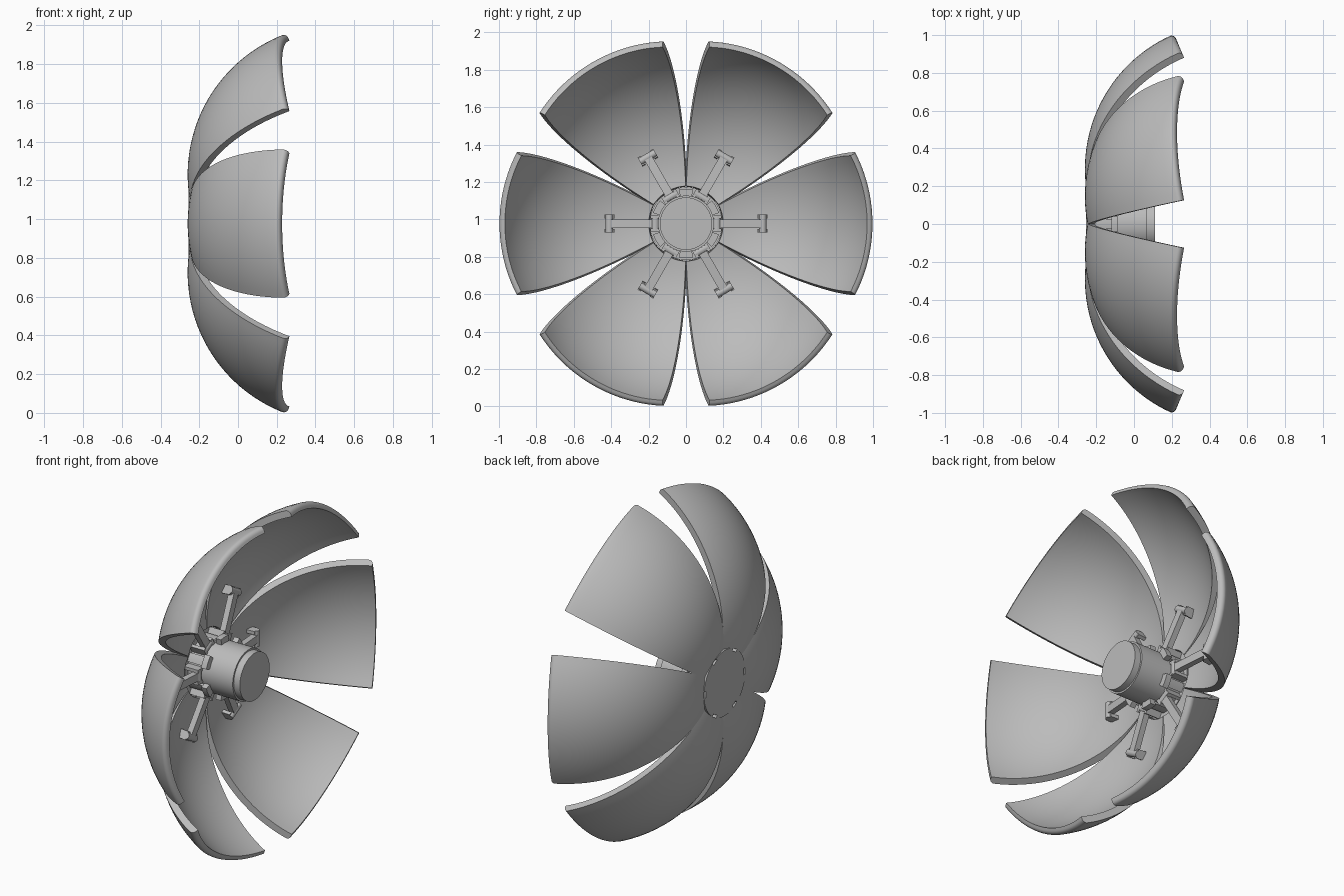
import bpy, bmesh
from math import sin, cos, sqrt, radians, asin, pi
from mathutils import Matrix, Vector

if "Cube" in bpy.data.objects:
    bpy.data.objects.remove(bpy.data.objects["Cube"])

grey = bpy.data.materials.new("plain grey")
grey.use_nodes = True
grey.diffuse_color = (0.5, 0.5, 0.5, 1)
grey.node_tree.nodes["Principled BSDF"].inputs["Base Color"].default_value = (0.5, 0.5, 0.5, 1)

CENTRE = Vector((0, 0, 0.977))


def frame(angle):
    """Local x runs outward, local y sideways, local z along the flower axis."""
    c, s = cos(angle), sin(angle)
    rot = Matrix(((0, 0, 1), (c, -s, 0), (s, c, 0))).to_4x4()
    return Matrix.Translation(CENTRE) @ rot


def finish(bm, name, angles):
    """Turn the bmesh into one object per angle, all sharing the mesh."""
    bmesh.ops.recalc_face_normals(bm, faces=bm.faces)
    mesh = bpy.data.meshes.new(name)
    bm.to_mesh(mesh)
    bm.free()
    mesh.materials.append(grey)
    for i, a in enumerate(angles):
        ob = bpy.data.objects.new(f"{name}_{i + 1}" if len(angles) > 1 else name, mesh)
        bpy.context.scene.collection.objects.link(ob)
        ob.matrix_world = frame(a)
        if i == 0:
            bpy.ops.object.select_all(action='DESELECT')
            ob.select_set(True)
            bpy.context.view_layer.objects.active = ob
            bpy.ops.object.shade_smooth_by_angle(angle=radians(30))


def box(bm, centre, size, tilt=0.0):
    m = (Matrix.Translation(centre) @ Matrix.Rotation(tilt, 4, 'Y')
         @ Matrix.Diagonal((*size, 1)))
    bmesh.ops.create_cube(bm, size=1, matrix=m)


def cylinder(bm, radius, z0, z1, segments=64, radius_top=None):
    bmesh.ops.create_cone(bm, cap_ends=True, segments=segments, radius1=radius,
                          radius2=radius_top or radius, depth=z1 - z0,
                          matrix=Matrix.Translation((0, 0, (z0 + z1) / 2)))


def cross_pin(bm, r, z, radius, length):
    m = Matrix.Translation((r, 0, z)) @ Matrix.Rotation(pi / 2, 4, 'X')
    bmesh.ops.create_cone(bm, cap_ends=True, segments=20, radius1=radius,
                          radius2=radius, depth=length, matrix=m)


def ring_sector(bm, r0, r1, z0, z1, mid, half, steps=6):
    """A curved block between two radii."""
    rows = []
    for i in range(steps + 1):
        a = mid - half + 2 * half * i / steps
        rows.append([bm.verts.new((r * cos(a), r * sin(a), z))
                     for r, z in ((r0, z0), (r1, z0), (r1, z1), (r0, z1))])
    for p, q in zip(rows, rows[1:]):
        for k in range(4):
            bm.faces.new((p[k], p[k - 1], q[k - 1], q[k]))
    bm.faces.new(rows[0])
    bm.faces.new(rows[-1])


SIXTHS = [k * pi / 3 for k in range(6)]

# Petals: sixths of a thick hemisphere, swung open
R, THICK, FILLET, HALF = 0.775, 0.04, 0.026, radians(29.6)
OPEN = radians(23)
MID_R, MID_X = 0.292, 0.515
start = asin(0.21 / R)
rim = pi / 2 - FILLET / R
thetas = [start + (rim - start) * i / 24 for i in range(25)]
thetas += [pi / 2 - FILLET / R * (1 - sin(k * pi / 12)) for k in range(1, 7)]


def outer_radius(theta):
    s = (pi / 2 - theta) * R
    return R if s >= FILLET else R - FILLET + sqrt(max(0, FILLET ** 2 - (FILLET - s) ** 2))


bm = bmesh.new()
COLS = 20
grid = []
for j in range(COLS + 1):
    a = -HALF + 2 * HALF * j / COLS
    column = []
    for t in thetas:
        pair = []
        for rad in (outer_radius(t), R - THICK):
            r, side, x = rad * sin(t) * cos(a), rad * sin(t) * sin(a), -rad * cos(t)
            pair.append(bm.verts.new((MID_R + r * cos(OPEN) + x * sin(OPEN), side,
                                      MID_X + x * cos(OPEN) - r * sin(OPEN))))
        column.append(pair)
    grid.append(column)
for p, q in zip(grid, grid[1:]):
    for i in range(len(thetas) - 1):
        for k in (0, 1):
            bm.faces.new((p[i][k], p[i + 1][k], q[i + 1][k], q[i][k]))
    for i in (0, -1):
        bm.faces.new((p[i][0], p[i][1], q[i][1], q[i][0]))
for column in (grid[0], grid[-1]):
    for u, v in zip(column, column[1:]):
        bm.faces.new((u[0], v[0], v[1], u[1]))
finish(bm, "petal", SIXTHS)

# Arms: struts from the hub to the inside of each petal
bm = bmesh.new()
inner, outer = Vector((0.15, 0, -0.15)), Vector((0.41, 0, -0.17))
run = outer - inner
box(bm, (inner + outer) / 2, (run.length, 0.046, 0.035), math_tilt := asin(-run.z / run.length))
cross_pin(bm, outer.x, outer.z, 0.02, 0.096)
cross_pin(bm, 0.165, -0.15, 0.022, 0.08)
for side in (-1, 1):
    box(bm, (outer.x - 0.002, side * 0.038, -0.188), (0.05, 0.02, 0.05), math_tilt)
finish(bm, "arm", SIXTHS)

# Hinge brackets: paired cheeks holding the arm roots
bm = bmesh.new()
for side in (-1, 1):
    box(bm, (0.165, side * 0.036, -0.18), (0.05, 0.018, 0.1))
finish(bm, "hinge_bracket", SIXTHS)

# Collar blocks between the brackets
bm = bmesh.new()
ring_sector(bm, 0.145, 0.185, -0.12, -0.085, pi / 6, radians(12))
ring_sector(bm, 0.145, 0.165, -0.24, -0.12, pi / 6, radians(9))
finish(bm, "collar_block", SIXTHS)

# Back plate with a notched edge
bm = bmesh.new()
cylinder(bm, 0.178, -0.255, -0.225)
for a in SIXTHS:
    ring_sector(bm, 0.17, 0.195, -0.255, -0.225, a + pi / 6, radians(24))
finish(bm, "back_plate", [0])

# Central drum and its cap
bm = bmesh.new()
cylinder(bm, 0.15, -0.23, 0.07)
finish(bm, "drum", [0])
bm = bmesh.new()
cylinder(bm, 0.14, 0.07, 0.11)
finish(bm, "drum_cap", [0])
